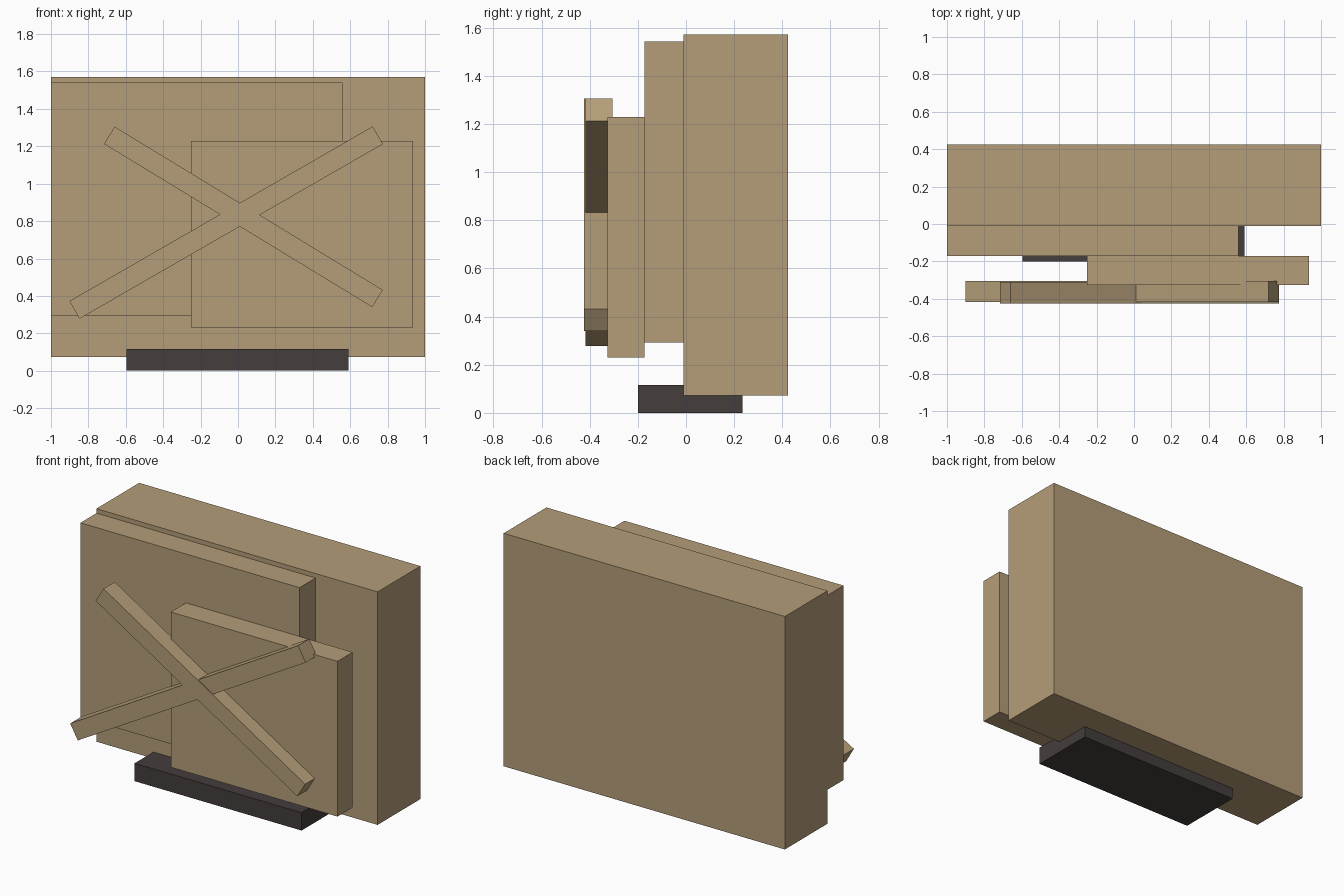
import bpy
import math
from mathutils import Matrix

if "Cube" in bpy.data.objects:
    bpy.data.objects.remove(bpy.data.objects["Cube"])


def material(name, rgb):
    m = bpy.data.materials.new(name)
    m.diffuse_color = (*rgb, 1.0)
    m.use_nodes = True
    m.node_tree.nodes["Principled BSDF"].inputs["Base Color"].default_value = m.diffuse_color
    return m


TAN = material("tan_cardboard", (0.46, 0.34, 0.19))
DARK = material("dark_charcoal", (0.058, 0.047, 0.046))


def box(name, xs, ys, zs, mat):
    """Box spanning the given (min, max) ranges."""
    bpy.ops.mesh.primitive_cube_add(size=1)
    ob = bpy.context.object
    ob.name = name
    spans = (xs, ys, zs)
    size = [b - a for a, b in spans]
    centre = [(a + b) / 2 for a, b in spans]
    ob.data.transform(Matrix.Diagonal((*size, 1)))
    ob.location = centre
    ob.data.materials.append(mat)
    return ob


def bar(name, start, end, width, ys):
    """Slanted bar in the xz plane between two end centres."""
    dx, dz = end[0] - start[0], end[1] - start[1]
    half = math.hypot(dx, dz) / 2
    ob = box(name, (-half, half), ys, (-width / 2, width / 2), TAN)
    ob.location.x = (start[0] + end[0]) / 2
    ob.location.z = (start[1] + end[1]) / 2
    ob.rotation_euler.y = -math.atan2(dz, dx)
    return ob


# Foot under the slab
box("base_foot", (-0.595, 0.592), (-0.2, 0.235), (0, 0.115), DARK)

# Large slab and the two stepped panels in front of it
box("main_slab", (-1, 1), (-0.01, 0.424), (0.073, 1.571), TAN)
box("middle_panel", (-1, 0.558), (-0.172, -0.01), (0.292, 1.542), TAN)
box("front_panel", (-0.25, 0.936), (-0.326, -0.172), (0.23, 1.228), TAN)

# Crossed bars on the front
bar("falling_bar", (-0.688, 1.259), (0.746, 0.386), 0.108, (-0.424, -0.309))
bar("rising_bar", (-0.874, 0.325), (0.747, 1.259), 0.109, (-0.418, -0.305))
